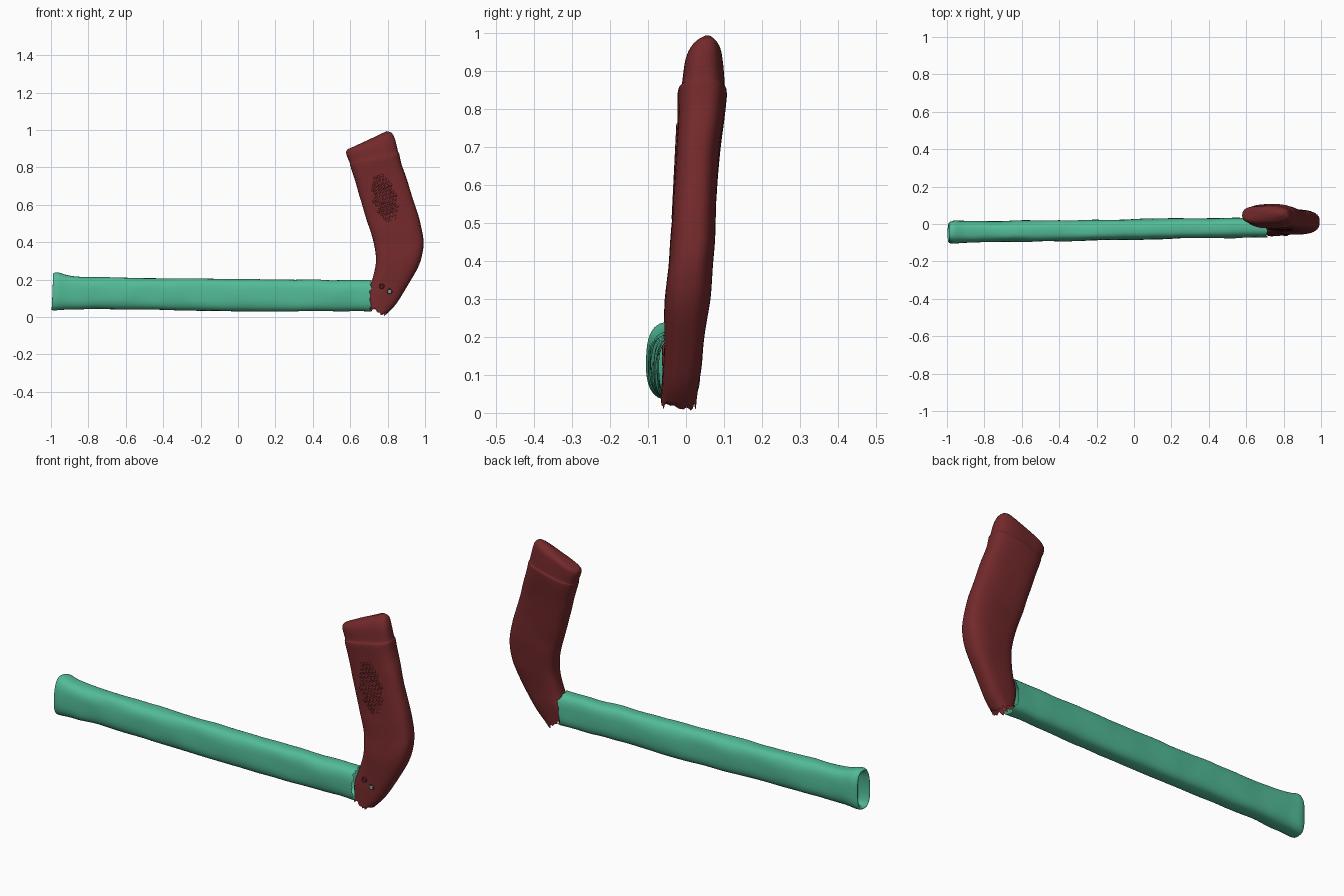
import bpy, bmesh, math, random
from mathutils import Vector, Matrix, noise

if "Cube" in bpy.data.objects:
    bpy.data.objects.remove(bpy.data.objects["Cube"])

random.seed(4)


def material(name, col):
    m = bpy.data.materials.new(name)
    m.diffuse_color = (*col, 1)
    m.use_nodes = True
    m.node_tree.nodes["Principled BSDF"].inputs["Base Color"].default_value = m.diffuse_color
    return m


RED = material("dark_red", (0.17, 0.022, 0.024))
GREEN = material("green", (0.085, 0.50, 0.31))


def finish(bm, name, mat):
    bmesh.ops.recalc_face_normals(bm, faces=bm.faces)
    me = bpy.data.meshes.new(name)
    bm.to_mesh(me)
    bm.free()
    me.materials.append(mat)
    ob = bpy.data.objects.new(name, me)
    bpy.context.collection.objects.link(ob)
    for p in me.polygons:
        p.use_smooth = True
    return ob


def catmull(pts, steps):
    out = []
    for i in range(len(pts) - 1):
        quad = [pts[max(0, min(len(pts) - 1, i + k))] for k in (-1, 0, 1, 2)]
        for s in range(steps):
            t = s / steps
            out.append([0.5 * (2 * b + (c - a) * t + (2 * a - 5 * b + 4 * c - d) * t * t
                               + (3 * b - a - 3 * c + d) * t ** 3) for a, b, c, d in zip(*quad)])
    return out + [list(pts[-1])]


def spow(v, e):
    return math.copysign(abs(v) ** e, v)


# Each station: edge A (x, z), edge B (x, z), y front, y back
def loft(name, stations, mat, steps, power, wobble, ragged, cap):
    bm = bmesh.new()
    n = 40
    rings = []
    for i, (ax, az, bx, bz, y0, y1) in enumerate(catmull(stations, steps)):
        ring = []
        for k in range(n):
            a = 2 * math.pi * k / n
            c, s = spow(math.cos(a), 2 / power), spow(math.sin(a), 2 / power)
            co = Vector(((ax + bx) / 2 + (bx - ax) / 2 * c, (y0 + y1) / 2 + (y1 - y0) / 2 * s,
                         (az + bz) / 2 + (bz - az) / 2 * c))
            co += noise.noise_vector(co * 9) * wobble
            if i == 0:
                co += Vector(ragged) * random.uniform(-1, 1)
            co.z = max(co.z, 0)
            ring.append(bm.verts.new(co))
        rings.append(ring)
    for r, q in zip(rings, rings[1:]):
        for k in range(n):
            bm.faces.new((r[k], r[(k + 1) % n], q[(k + 1) % n], q[k]))
    if cap:
        mid = sum((v.co for v in rings[-1]), Vector()) / n
        tip = bm.verts.new(mid)
        for k in range(n):
            bm.faces.new((rings[-1][k], rings[-1][(k + 1) % n], tip))
    return finish(bm, name, mat)


# Long hollow sleeve: ragged open end inside the handle, flared end folded into a slit
loft("blade_sleeve", [
    (0.71, 0.03, 0.71, 0.197, -0.07, 0.038),
    (0.40, 0.033, 0.40, 0.199, -0.076, 0.031),
    (0.00, 0.030, 0.00, 0.203, -0.084, 0.026),
    (-0.40, 0.038, -0.40, 0.207, -0.092, 0.02),
    (-0.75, 0.044, -0.75, 0.213, -0.096, 0.016),
    (-0.89, 0.038, -0.89, 0.22, -0.10, 0.016),
    (-0.96, 0.034, -0.96, 0.238, -0.106, 0.02),
    (-0.99, 0.034, -0.985, 0.234, -0.10, 0.012),
    (-0.993, 0.042, -0.985, 0.226, -0.088, 0.0),
    (-0.955, 0.055, -0.955, 0.21, -0.055, -0.03),
], GREEN, 8, 2.8, 0.005, (0.008, 0, 0), True)

# Bent handle with a ragged open bottom and a stepped, rounded top
loft("handle", [
    (0.705, 0.055, 0.79, 0.012, -0.068, 0.028),
    (0.695, 0.13, 0.845, 0.07, -0.060, 0.036),
    (0.722, 0.21, 0.897, 0.15, -0.057, 0.046),
    (0.738, 0.29, 0.952, 0.25, -0.058, 0.060),
    (0.736, 0.35, 0.984, 0.33, -0.054, 0.068),
    (0.724, 0.405, 0.993, 0.42, -0.044, 0.072),
    (0.702, 0.48, 0.967, 0.53, -0.037, 0.076),
    (0.662, 0.61, 0.922, 0.68, -0.028, 0.086),
    (0.618, 0.75, 0.876, 0.81, -0.022, 0.100),
    (0.600, 0.81, 0.861, 0.87, -0.021, 0.105),
    (0.597, 0.825, 0.854, 0.885, -0.012, 0.100),
    (0.581, 0.87, 0.838, 0.95, -0.004, 0.099),
    (0.585, 0.893, 0.822, 0.982, 0.012, 0.094),
    (0.605, 0.905, 0.795, 0.993, 0.036, 0.076),
], RED, 5, 2.9, 0.005, (0.006, 0, 0.012), True)

# Textured oval pad on the front of the grip
bm = bmesh.new()
tilt = Matrix.Rotation(math.radians(-16), 4, 'Y')
for row in range(-6, 7):
    for col in range(-3, 4):
        u, v = (col + 0.5 * (row % 2)) * 0.02, row * 0.02
        if (u / 0.062) ** 2 + (v / 0.13) ** 2 > 1:
            continue
        p = tilt @ Vector((u, 0, v)) + Vector((0.785, 0, 0.635))
        p.y = -0.028 + (p.z - 0.635) * 0.05
        bmesh.ops.create_uvsphere(bm, u_segments=10, v_segments=6, radius=0.008,
                                  matrix=Matrix.Translation(p) @ Matrix.Diagonal((1, 0.5, 1, 1)))
finish(bm, "grip_pad_bumps", RED)

# Two pin holes near the joint, one showing the green part behind
for i, (x, z) in enumerate([(0.768, 0.165), (0.81, 0.137)]):
    bpy.ops.mesh.primitive_torus_add(major_radius=0.011, minor_radius=0.004, major_segments=20,
                                     minor_segments=8, location=(x, -0.059, z),
                                     rotation=(math.pi / 2, 0, 0))
    rim = bpy.context.object
    rim.name = f"pin_rim_{i + 1}"
    rim.data.materials.append(RED)
    bpy.ops.object.shade_smooth()
bpy.ops.mesh.primitive_cylinder_add(vertices=20, radius=0.009, depth=0.008,
                                    location=(0.81, -0.058, 0.137), rotation=(math.pi / 2, 0, 0))
bpy.context.object.name = "joint_pin"
bpy.context.object.data.materials.append(GREEN)
